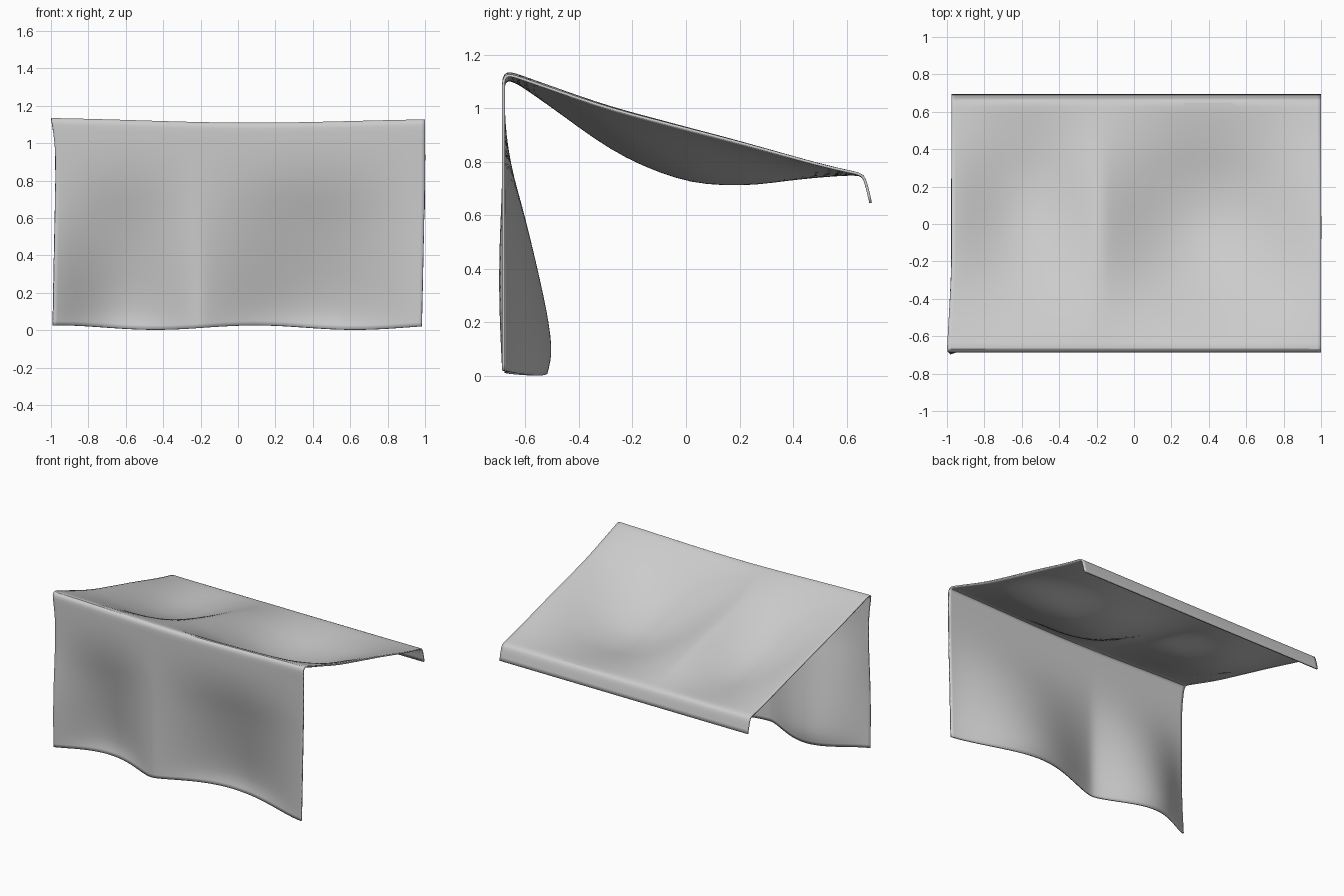
import bpy, bmesh, math

if "Cube" in bpy.data.objects:
    bpy.data.objects.remove(bpy.data.objects["Cube"])

# Sheet cross-section from the back hem, over the ridge, to the front bottom: (y, z, sag, push)
# sag = how far the roof hollows drop, push = how far the front hollows are pressed back
PROFILE = [
    (0.690, 0.646, 0, 0), (0.678, 0.70, 0, 0), (0.667, 0.738, 0, 0), (0.654, 0.754, 0, 0),
    (0.60, 0.764, 0.010, 0), (0.50, 0.787, 0.040, 0), (0.38, 0.820, 0.085, 0),
    (0.26, 0.853, 0.135, 0), (0.14, 0.885, 0.168, 0), (0.02, 0.915, 0.188, 0),
    (-0.10, 0.946, 0.180, 0), (-0.22, 0.976, 0.158, 0), (-0.34, 1.010, 0.118, 0),
    (-0.46, 1.050, 0.068, 0), (-0.58, 1.090, 0.022, 0), (-0.64, 1.110, 0, 0),
    (-0.668, 1.116, 0, 0), (-0.682, 1.10, 0, 0), (-0.682, 1.07, 0, 0),
    (-0.682, 0.96, 0, 0), (-0.682, 0.85, 0, 0.012), (-0.682, 0.74, 0, 0.034),
    (-0.682, 0.63, 0, 0.066), (-0.682, 0.52, 0, 0.094), (-0.682, 0.41, 0, 0.120),
    (-0.682, 0.30, 0, 0.145), (-0.682, 0.20, 0, 0.165), (-0.682, 0.11, 0, 0.176),
    (-0.682, 0.06, 0, 0.172), (-0.682, 0.014, 0, 0.160),
]
COLS = 48


def lobe(x, x0, x1, skew=1.0, power=1.3):
    """Smooth bump that is 0 at x0 and x1 and 1 between them."""
    if not x0 < x < x1:
        return 0.0
    return math.sin(math.pi * ((x - x0) / (x1 - x0)) ** skew) ** power


def ridge_wave(x):
    return 0.012 * x * x - 0.004 * x + 0.005 * math.sin((x + 1.3) * math.pi / 0.9) - 0.003


def hem_wave(x):
    return 0.012 * math.cos((x - 0.1) * math.pi / 0.54)


def sheet_point(x, y, z, sag, push):
    # left roof hollow sits further back than the right one
    roof = lobe(x, -0.2, 1.0, 0.97) + (0.62 + 0.45 * y) * lobe(x, -1.0, -0.18)
    front = lobe(x, -0.24, 1.0, 1.08) + 0.88 * lobe(x, -1.0, -0.2, 0.95)
    high = max(0.0, (z - 0.65) / 0.47)
    low = max(0.0, 1 - z / 0.8) if y < -0.66 else 0.0
    # side edges draw in a little away from the ridge corners
    pull = (0.024 * (1 - max(0.0, (z - 0.98) / 0.14)) - 0.014 * low
            if x < 0 else 0.018 * low)
    bulge = 0.012 * math.sin(math.pi * min(1, z / 0.7)) if y < -0.66 else 0.0
    return (x * (1 - pull),
            y + push * front - bulge * max(0, -x) ** 6,
            z - sag * roof + ridge_wave(x) * high ** 2 + hem_wave(x) * low)


# Draped cloth sheet
bm = bmesh.new()
rows = [[bm.verts.new(sheet_point(-1 + 2 * i / COLS, *p)) for i in range(COLS + 1)]
        for p in PROFILE]
for a, b in zip(rows, rows[1:]):
    for i in range(COLS):
        bm.faces.new((a[i], a[i + 1], b[i + 1], b[i]))
bmesh.ops.recalc_face_normals(bm, faces=bm.faces)
bm.normal_update()
if sum(f.normal.z for f in bm.faces) < 0:
    bmesh.ops.reverse_faces(bm, faces=bm.faces)
mesh = bpy.data.meshes.new("draped_canopy")
bm.to_mesh(mesh)
bm.free()
canopy = bpy.data.objects.new("draped_canopy", mesh)
bpy.context.collection.objects.link(canopy)

# Smooth the folds, then give the cloth its thickness
sub = canopy.modifiers.new("smooth_folds", 'SUBSURF')
sub.levels = sub.render_levels = 1
sub.boundary_smooth = 'PRESERVE_CORNERS'
thick = canopy.modifiers.new("cloth_thickness", 'SOLIDIFY')
thick.thickness = 0.010
thick.offset = 0.0

bpy.context.view_layer.objects.active = canopy
canopy.select_set(True)
bpy.ops.object.shade_smooth_by_angle(angle=math.radians(50))
